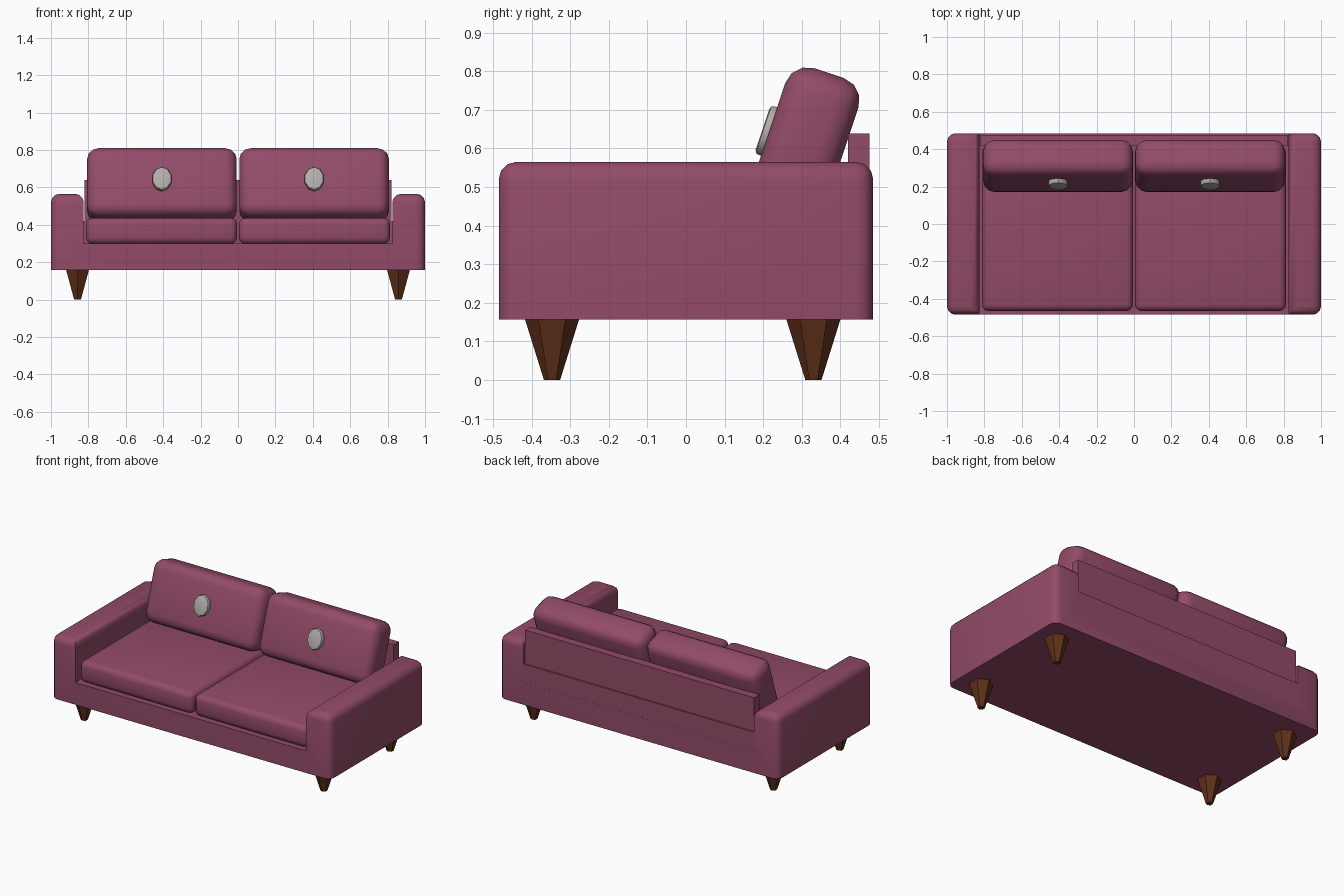
import bpy, bmesh, math
from mathutils import Matrix, Vector

if "Cube" in bpy.data.objects:
    bpy.data.objects.remove(bpy.data.objects["Cube"])

def material(name, col):
    m = bpy.data.materials.new(name)
    m.diffuse_color = (*col, 1)
    m.use_nodes = True
    m.node_tree.nodes["Principled BSDF"].inputs["Base Color"].default_value = m.diffuse_color
    return m

FABRIC = material("plum fabric", (0.29, 0.07, 0.14))
WOOD = material("brown wood", (0.12, 0.03, 0.01))
BUTTON = material("grey button", (0.45, 0.42, 0.40))

def finish(name, bm, mat, loc=(0, 0, 0), tilt=0, smooth=True):
    bmesh.ops.recalc_face_normals(bm, faces=bm.faces)
    me = bpy.data.meshes.new(name)
    bm.to_mesh(me)
    bm.free()
    ob = bpy.data.objects.new(name, me)
    bpy.context.collection.objects.link(ob)
    me.materials.append(mat)
    ob.location = loc
    ob.rotation_euler.x = tilt
    if smooth:
        bpy.ops.object.select_all(action='DESELECT')
        ob.select_set(True)
        bpy.context.view_layer.objects.active = ob
        bpy.ops.object.shade_smooth_by_angle(angle=math.radians(40))
    return ob

def box(size, bevel=0, segs=3):
    bm = bmesh.new()
    bmesh.ops.create_cube(bm, size=1, matrix=Matrix.Diagonal((*size, 1)))
    if bevel:
        bmesh.ops.bevel(bm, geom=list(bm.edges), offset=bevel, segments=segs,
                        profile=0.5, affect='EDGES')
    return bm

# Frame: base and both arms as one U-shaped profile, arm tops rounded
ARM_TOP, BASE_TOP, BOTTOM, INNER, DEPTH = 0.565, 0.30, 0.157, 0.825, 0.485
bm = bmesh.new()
half = [(1, BOTTOM), (1, ARM_TOP), (INNER, ARM_TOP), (INNER, BASE_TOP)]
profile = half + [(-x, z) for x, z in reversed(half)]
face = bm.faces.new([bm.verts.new((x, -DEPTH, z)) for x, z in profile])
ext = bmesh.ops.extrude_face_region(bm, geom=[face])
bmesh.ops.translate(bm, vec=(0, 2 * DEPTH, 0),
                    verts=[v for v in ext["geom"] if isinstance(v, bmesh.types.BMVert)])
round_edges = []
for e in bm.edges:
    a, b = (v.co for v in e.verts)
    top = min(a.z, b.z) > ARM_TOP - 0.01
    outer = min(abs(a.x), abs(b.x)) > 0.99 and abs(a.z - b.z) > 0.1
    if top or outer:
        round_edges.append(e)
bmesh.ops.bevel(bm, geom=round_edges, offset=0.045, segments=3, profile=0.5, affect='EDGES')
finish("frame", bm, FABRIC)

# Back rail and upright back panel
finish("back_rail", box((2 * INNER, 0.065, 0.14)), FABRIC, (0, 0.452, 0.35))
finish("back_panel", box((1.64, 0.055, 0.24)), FABRIC, (0, 0.4475, 0.518))

TILT = math.radians(-18.5)
for side, s in (("left", -1), ("right", 1)):
    # Seat cushion
    finish(f"{side}_seat_cushion", box((0.808, 0.88, 0.14), 0.035), FABRIC,
           (s * 0.409, -0.025, 0.367))

    # Leaning back cushion, front pulled in at the button
    bm = box((0.80, 0.20, 0.385), 0.06)
    front = max((f for f in bm.faces if f.normal.y < -0.9), key=lambda f: f.calc_area())
    bmesh.ops.poke(bm, faces=[front], offset=-0.015)
    centre = Vector((s * 0.407, 0.31, 0.612))
    finish(f"{side}_back_cushion", bm, FABRIC, centre, TILT)

    # Oval button
    bm = bmesh.new()
    bmesh.ops.create_cone(bm, cap_ends=True, segments=10, radius1=1, radius2=1, depth=0.036,
                          matrix=Matrix.Diagonal((0.053, 0.066, 1, 1)))
    bmesh.ops.rotate(bm, verts=bm.verts, matrix=Matrix.Rotation(math.pi / 2, 3, 'X'))
    rims = [e for e in bm.edges if abs(e.verts[0].co.y - e.verts[1].co.y) < 1e-4]
    bmesh.ops.bevel(bm, geom=rims, offset=0.01, segments=2, profile=0.5, affect='EDGES')
    spot = centre + Matrix.Rotation(TILT, 3, 'X') @ Vector((0, -0.1, 0))
    finish(f"{side}_button", bm, BUTTON, spot, TILT)

    # Six-sided tapered legs
    for end, y in (("front", -0.347), ("back", 0.33)):
        bm = bmesh.new()
        bmesh.ops.create_cone(bm, cap_ends=True, segments=6, radius1=0.021, radius2=0.071,
                              depth=0.16)
        # point one corner of the hexagon toward the front
        a = max(bm.verts, key=lambda v: v.co.z).co
        turn = math.pi / 2 - math.atan2(a.y, a.x)
        bmesh.ops.rotate(bm, verts=bm.verts, matrix=Matrix.Rotation(turn, 3, 'Z'))
        finish(f"{side}_{end}_leg", bm, WOOD, (s * 0.858, y, 0.08), smooth=False)
